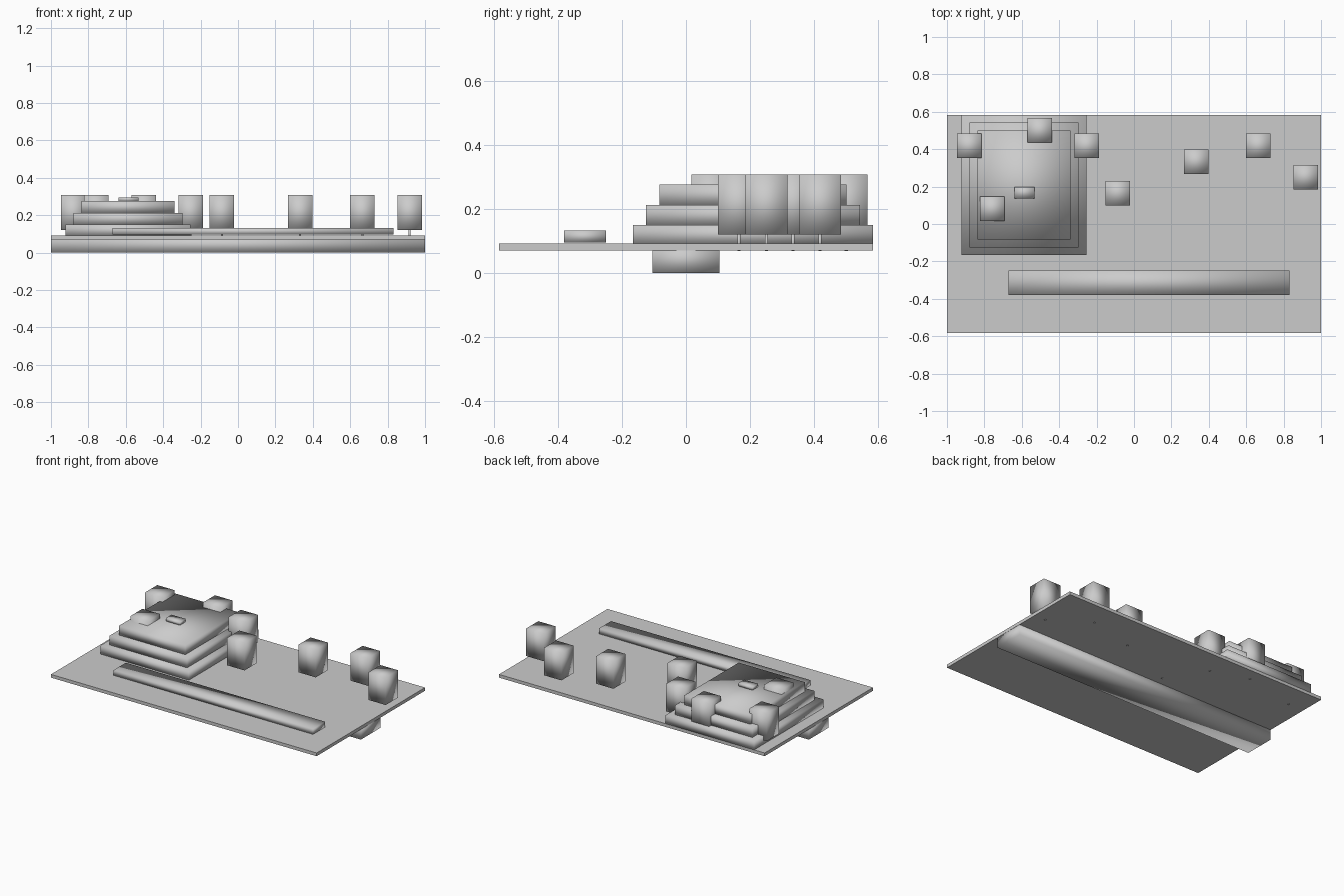
import bpy
import bmesh
from mathutils import Matrix

if "Cube" in bpy.data.objects:
    bpy.data.objects.remove(bpy.data.objects["Cube"])

stone = bpy.data.materials.new("plain_grey")
stone.diffuse_color = (0.6, 0.6, 0.6, 1)
stone.use_nodes = True
stone.node_tree.nodes["Principled BSDF"].inputs["Base Color"].default_value = stone.diffuse_color


def box(name, x, y, z, smooth=True):
    """Box from (min, max) pairs; smooth boxes share soft corner normals."""
    bm = bmesh.new()
    size = [b - a for a, b in (x, y, z)]
    mid = [(a + b) / 2 for a, b in (x, y, z)]
    bmesh.ops.create_cube(bm, size=1, matrix=Matrix.Diagonal((*size, 1)))
    for f in bm.faces:
        f.smooth = smooth
    me = bpy.data.meshes.new(name)
    bm.to_mesh(me)
    bm.free()
    me.materials.append(stone)
    ob = bpy.data.objects.new(name, me)
    ob.location = mid
    bpy.context.collection.objects.link(ob)
    return ob


def around(c, half):
    return (c - half, c + half)


# Ground slab and the long beam beneath it
box("ground_slab", (-1, 1), (-0.583, 0.583), (0.07, 0.092), smooth=False)
box("under_beam", (-0.999, 0.999), around(0, 0.105), (0, 0.085))

# Stepped platform, three tiers
tiers = [(0.333, 0.374, 0.09, 0.15), (0.292, 0.334, 0.15, 0.212),
         (0.249, 0.292, 0.212, 0.276)]
for i, (hx, hy, z0, z1) in enumerate(tiers):
    box(f"platform_tier_{i + 1}", around(-0.588, hx), around(0.209, hy), (z0, z1))

# Small block on top of the platform
box("platform_top_block", (-0.64, -0.533), (0.137, 0.199), (0.274, 0.296))

# Long low strip along the front
box("front_strip", (-0.67, 0.831), (-0.38, -0.249), (0.096, 0.132))

# Blocky trees on thin trunks
trees = [(-0.881, 0.418), (-0.504, 0.5), (-0.253, 0.418), (-0.757, 0.082),
         (-0.086, 0.165), (0.332, 0.334), (0.665, 0.418), (0.917, 0.251)]
for i, (x, y) in enumerate(trees):
    box(f"tree_crown_{i + 1}", around(x, 0.0655), around(y, 0.0655), (0.12, 0.307))
    box(f"tree_trunk_{i + 1}", around(x, 0.005), around(y, 0.005), (0.068, 0.125))
